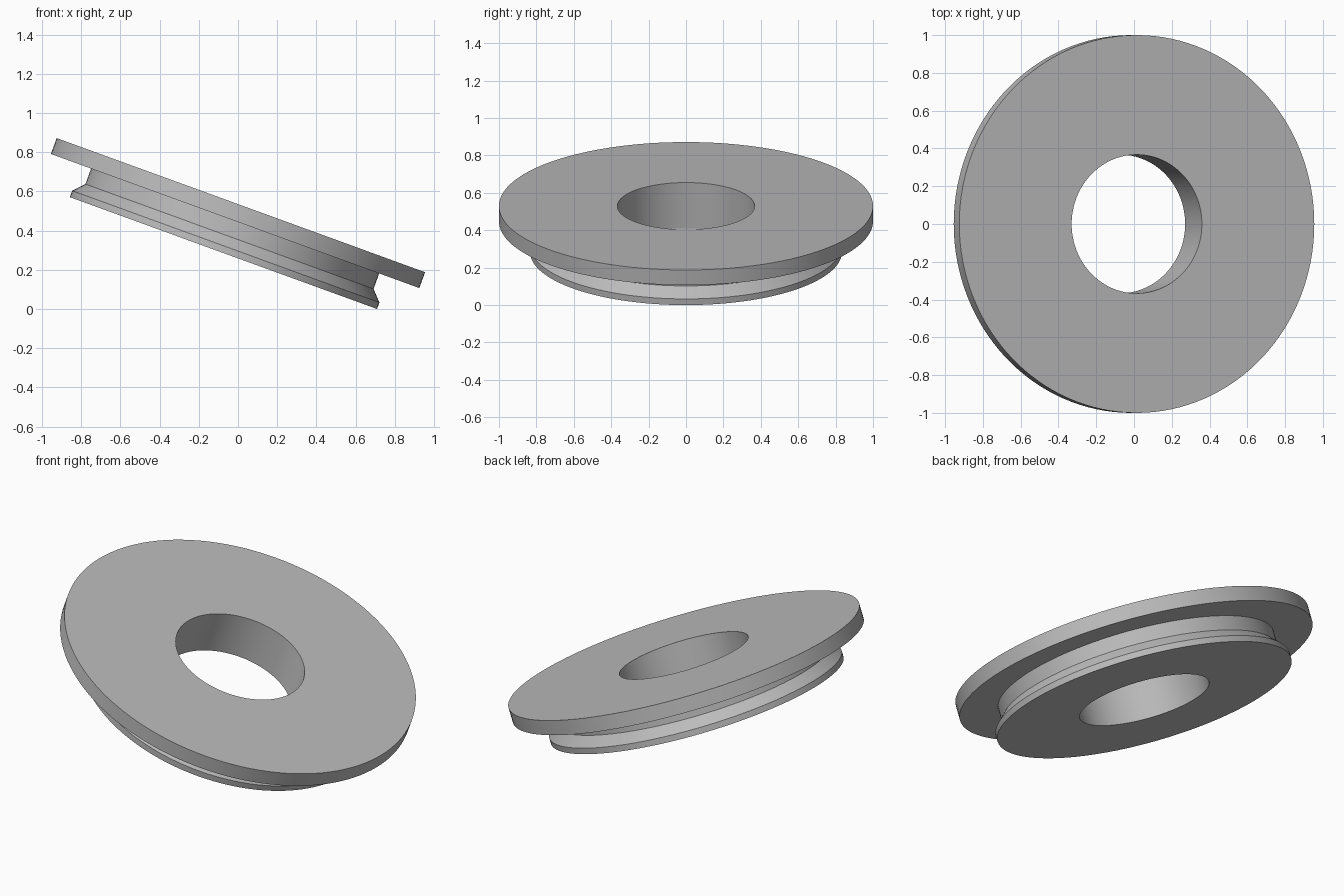
import bpy, bmesh, math
from mathutils import Matrix, Vector

cube = bpy.data.objects.get("Cube")
if cube:
    bpy.data.objects.remove(cube, do_unlink=True)

SEGMENTS = 128
TILT = math.radians(20)

# Ring section as (radius, height along the axis), from the bore outward
PROFILE = [
    (0.367, 0.0), (0.834, 0.0),      # underside
    (0.834, 0.035),                  # lower rim
    (0.782, 0.09), (0.782, 0.174),   # bevel and neck
    (1.0, 0.174), (1.0, 0.26),       # wide upper flange
    (0.367, 0.26),                   # top face, back to the bore
]

grey = bpy.data.materials.new("plain grey")
grey.use_nodes = True
colour = (0.5, 0.5, 0.5, 1.0)
grey.diffuse_color = colour
grey.node_tree.nodes["Principled BSDF"].inputs["Base Color"].default_value = colour

# Revolve the closed section around the axis
bm = bmesh.new()
verts = [bm.verts.new((r, 0, h)) for r, h in PROFILE]
edges = [bm.edges.new((a, b)) for a, b in zip(verts, verts[1:] + verts[:1])]
bmesh.ops.spin(bm, geom=verts + edges, cent=(0, 0, 0), axis=(0, 0, 1),
               angle=math.tau, steps=SEGMENTS, use_duplicate=False)
bmesh.ops.remove_doubles(bm, verts=bm.verts, dist=0.0005)
bmesh.ops.recalc_face_normals(bm, faces=bm.faces)

# Lean the ring toward +x, centre it and rest it on the ground
bm.transform(Matrix.Rotation(TILT, 4, "Y"))
xs = [v.co.x for v in bm.verts]
low = min(v.co.z for v in bm.verts)
bm.transform(Matrix.Translation(Vector((-(min(xs) + max(xs)) / 2, 0, -low))))

mesh = bpy.data.meshes.new("flanged_ring")
bm.to_mesh(mesh)
bm.free()
mesh.materials.append(grey)
ring = bpy.data.objects.new("flanged_ring", mesh)
bpy.context.collection.objects.link(ring)

bpy.ops.object.select_all(action="DESELECT")
ring.select_set(True)
bpy.context.view_layer.objects.active = ring
bpy.ops.object.shade_smooth_by_angle(angle=math.radians(25))
